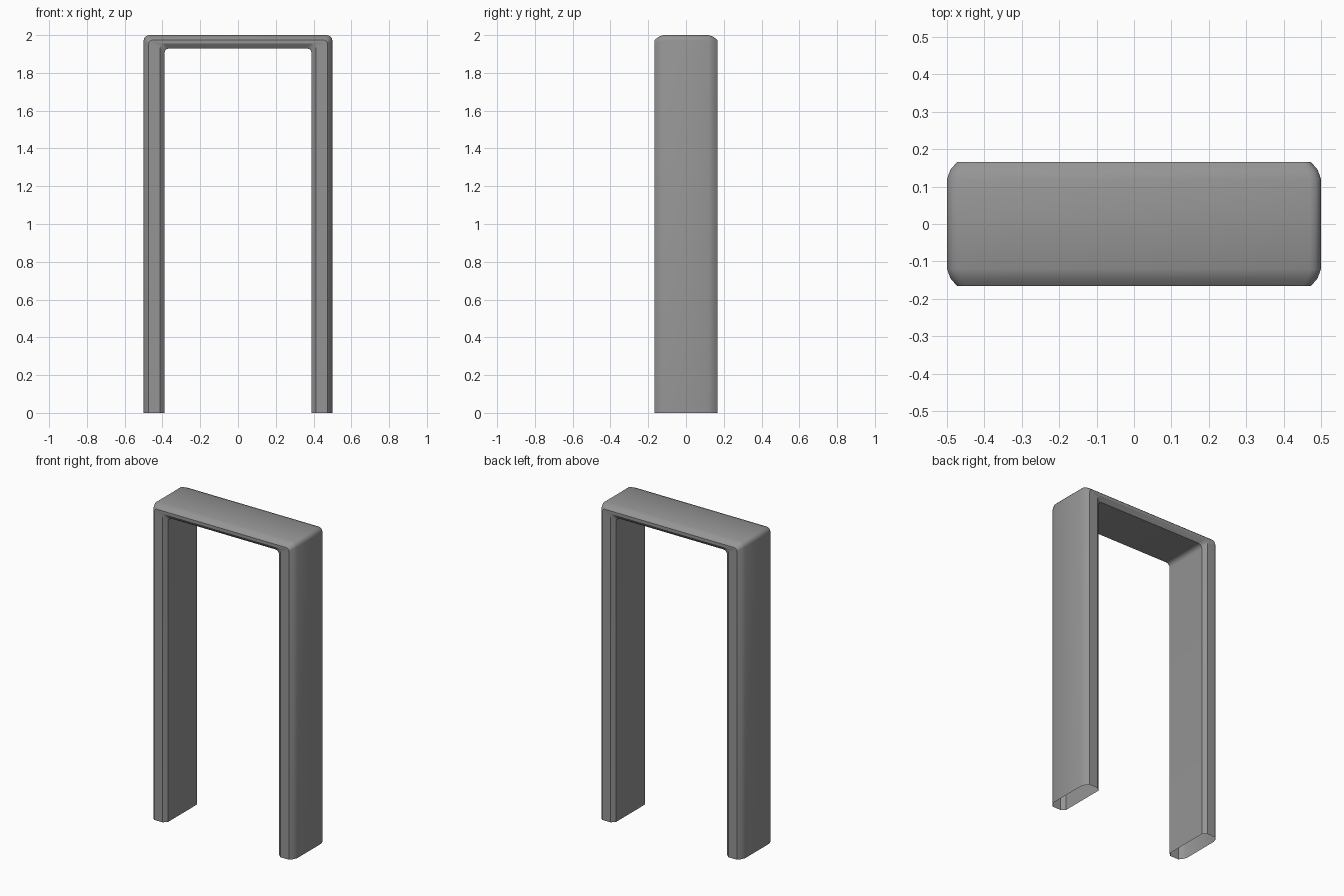
import bpy, bmesh, math

cube = bpy.data.objects.get("Cube")
if cube:
    bpy.data.objects.remove(cube, do_unlink=True)

grey = bpy.data.materials.new("warm_grey_paint")
grey.use_nodes = True
colour = (0.30, 0.30, 0.30, 1)
grey.diffuse_color = colour
grey.node_tree.nodes["Principled BSDF"].inputs["Base Color"].default_value = colour

# Half cross-section, outside to opening: half width, height, corner radius, depth
half_section = [
    (0.5, 2.0, 0.03, 0.12),
    (0.491, 1.991, 0.027, 0.145),
    (0.473, 1.974, 0.02, 0.166),
    (0.413, 1.956, 0.02, 0.166),
    (0.39, 1.93, 0.027, 0.145),
]
section = [(w, h, r, -d) for w, h, r, d in half_section]
section += [(w, h, r, d) for w, h, r, d in reversed(half_section)]
CORNER_STEPS = 3


def arch_path(w, h, r, y):
    """Up one leg, round both top corners and down the other leg."""
    half = [(w, 0)]
    for i in range(CORNER_STEPS + 1):
        a = math.pi / 2 * i / CORNER_STEPS
        half.append((w - r + r * math.cos(a), h - r + r * math.sin(a)))
    path = half + [(-x, z) for x, z in reversed(half)]
    return [(x, y, z) for x, z in path]


# Hollow arch, open at the feet
bm = bmesh.new()
rails = [[bm.verts.new(p) for p in arch_path(*s)] for s in section]
for i, rail in enumerate(rails):
    after = rails[(i + 1) % len(rails)]
    for j in range(len(rail) - 1):
        bm.faces.new((rail[j], rail[j + 1], after[j + 1], after[j]))
bmesh.ops.recalc_face_normals(bm, faces=bm.faces)
mesh = bpy.data.meshes.new("door_frame")
bm.to_mesh(mesh)
bm.free()
mesh.materials.append(grey)

frame = bpy.data.objects.new("door_frame", mesh)
bpy.context.collection.objects.link(frame)
bpy.context.view_layer.objects.active = frame
frame.select_set(True)
bpy.ops.object.shade_smooth_by_angle(angle=math.radians(32))
